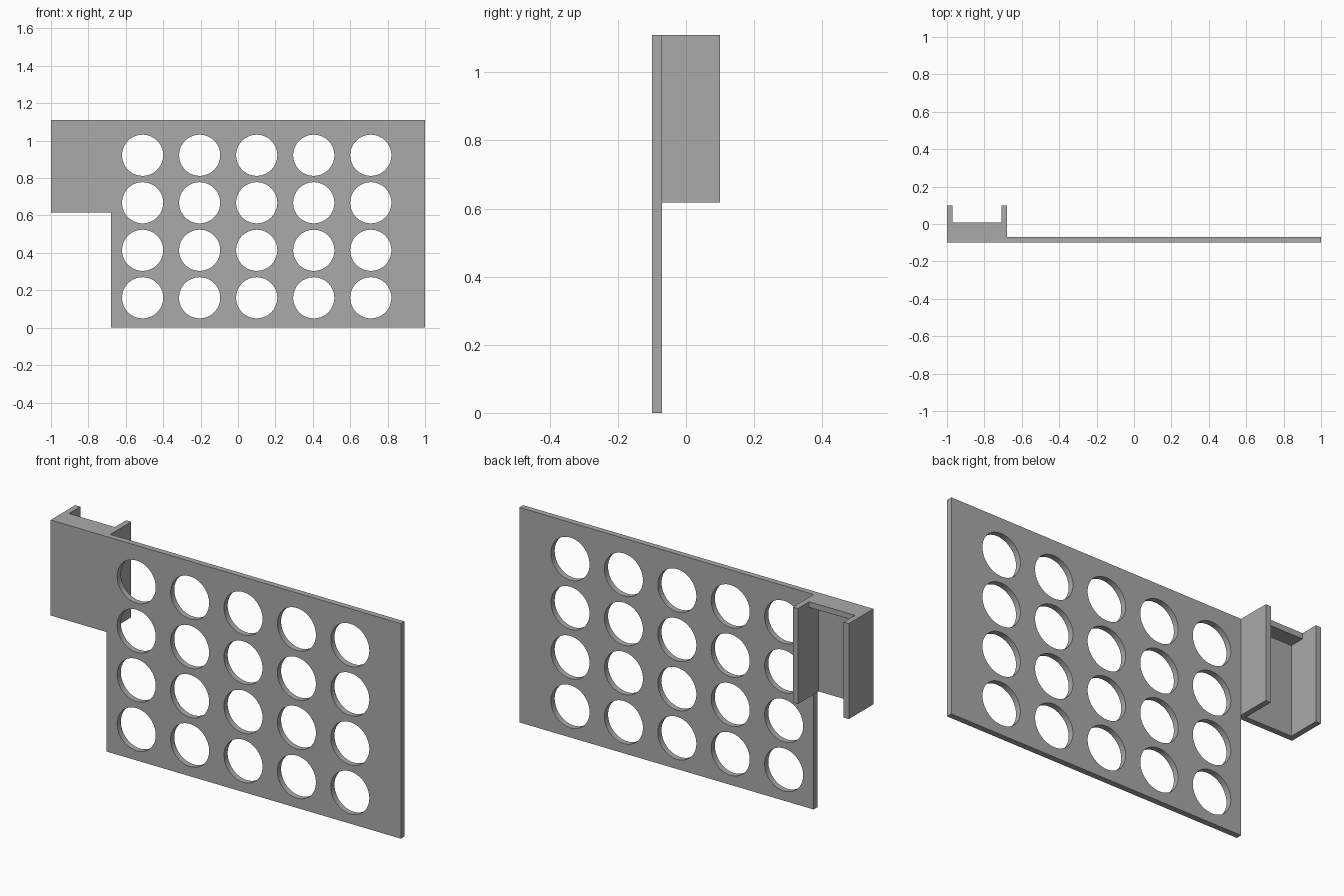
import bpy
import bmesh
from math import pi
from mathutils import Matrix, Vector

if "Cube" in bpy.data.objects:
    bpy.data.objects.remove(bpy.data.objects["Cube"], do_unlink=True)

grey = bpy.data.materials.new("plain grey")
grey.use_nodes = True
grey.diffuse_color = (0.4, 0.4, 0.4, 1)
grey.node_tree.nodes["Principled BSDF"].inputs["Base Color"].default_value = (0.4, 0.4, 0.4, 1)

# Main dimensions
LEFT, STEP, RIGHT = -1.0, -0.68, 1.0
TOP, BRACKET_BOTTOM = 1.11, 0.617
FRONT, PLATE_BACK, LIP_BACK, FLANGE_BACK = -0.1, -0.07, 0.008, 0.1
WALL = 0.029
HOLE_RADIUS = 0.11


def make_object(name, bm):
    bmesh.ops.recalc_face_normals(bm, faces=bm.faces)
    mesh = bpy.data.meshes.new(name)
    bm.to_mesh(mesh)
    bm.free()
    mesh.materials.append(grey)
    obj = bpy.data.objects.new(name, mesh)
    bpy.context.collection.objects.link(obj)
    return obj


def make_box(name, low, high):
    low, high = Vector(low), Vector(high)
    bm = bmesh.new()
    place = Matrix.Translation((low + high) / 2) @ Matrix.Diagonal((*(high - low), 1))
    bmesh.ops.create_cube(bm, size=1, matrix=place)
    return make_object(name, bm)


# Stepped plate: the outline extruded backwards
outline = [(STEP, 0), (RIGHT, 0), (RIGHT, TOP), (LEFT, TOP),
           (LEFT, BRACKET_BOTTOM), (STEP, BRACKET_BOTTOM)]
bm = bmesh.new()
face = bm.faces.new([bm.verts.new((x, FRONT, z)) for x, z in outline])
extruded = bmesh.ops.extrude_face_region(bm, geom=[face], use_keep_orig=True)
moved = [v for v in extruded["geom"] if isinstance(v, bmesh.types.BMVert)]
bmesh.ops.translate(bm, verts=moved, vec=(0, PLATE_BACK - FRONT, 0))
plate = make_object("perforated_plate", bm)

# Grid of round holes
bm = bmesh.new()
for column in range(5):
    for row in range(4):
        centre = (-0.51 + column * 0.305, FRONT, 0.16 + row * 0.254)
        bmesh.ops.create_cone(bm, cap_ends=True, segments=64, radius1=HOLE_RADIUS,
                              radius2=HOLE_RADIUS, depth=0.2,
                              matrix=Matrix.Translation(centre) @ Matrix.Rotation(pi / 2, 4, "X"))
cutter = make_object("hole_cutter", bm)
cutter.hide_render = True
cut = plate.modifiers.new("holes", "BOOLEAN")
cut.operation = "DIFFERENCE"
cut.solver = "EXACT"
cut.object = cutter

bpy.ops.object.select_all(action="DESELECT")
plate.select_set(True)
bpy.context.view_layer.objects.active = plate
bpy.ops.object.modifier_apply(modifier=cut.name)
bpy.data.objects.remove(cutter, do_unlink=True)
bpy.ops.object.shade_smooth_by_angle()

# Hanging bracket: two side flanges and a lip across the top
for name, x in (("outer_flange", LEFT), ("inner_flange", STEP - WALL)):
    make_box(name, (x, PLATE_BACK, BRACKET_BOTTOM), (x + WALL, FLANGE_BACK, TOP))
make_box("top_lip", (LEFT + WALL, PLATE_BACK, TOP - WALL), (STEP - WALL, LIP_BACK, TOP))
